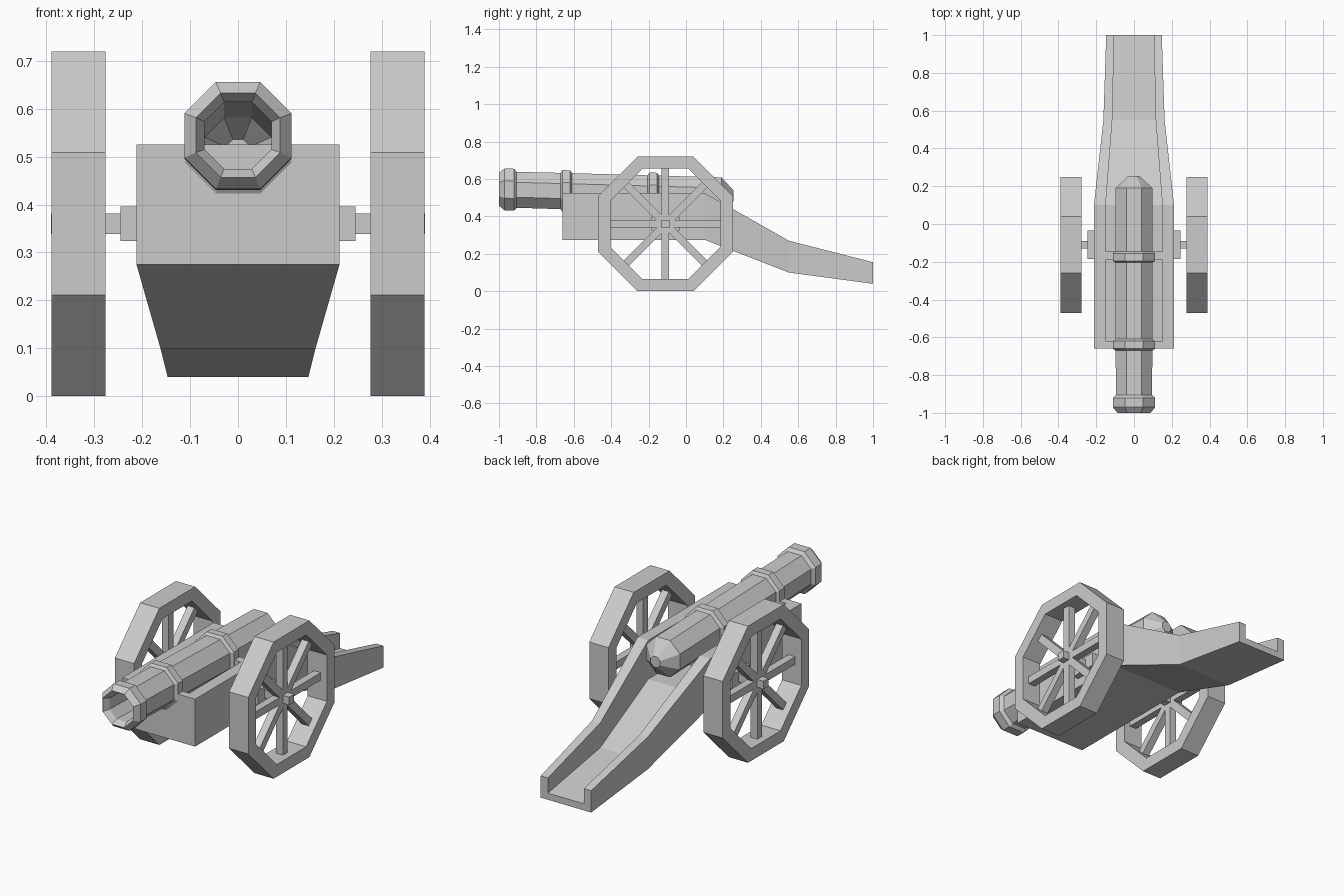
import bpy, bmesh, math
from mathutils import Matrix, Vector

cube = bpy.data.objects.get("Cube")
if cube:
    bpy.data.objects.remove(cube)

SIDES = 8
grey = bpy.data.materials.new("light grey")
grey.use_nodes = True
COLOUR = (0.6, 0.6, 0.6, 1)
grey.diffuse_color = COLOUR
grey.node_tree.nodes["Principled BSDF"].inputs["Base Color"].default_value = COLOUR


def finish(name, bm):
    """Weld the mesh, fix its normals and add it to the scene."""
    bmesh.ops.remove_doubles(bm, verts=bm.verts, dist=0.0001)
    bmesh.ops.recalc_face_normals(bm, faces=bm.faces)
    mesh = bpy.data.meshes.new(name)
    bm.to_mesh(mesh)
    bm.free()
    mesh.materials.append(grey)
    obj = bpy.data.objects.new(name, mesh)
    bpy.context.collection.objects.link(obj)
    return obj


def bridge(bm, a, b):
    """Join two vertex loops with quads."""
    n = len(a)
    for i in range(n):
        j = (i + 1) % n
        bm.faces.new((a[i], a[j], b[j], b[i]))


def lathe(name, profile, place, closed=False):
    """Turn (position, flat radius) points into an octagonal solid."""
    bm = bmesh.new()
    rings = []
    for along, flat in profile:
        r = flat / math.cos(math.pi / SIDES)
        angles = [(k + 0.5) * math.tau / SIDES for k in range(SIDES)]
        rings.append([bm.verts.new(place(along, r * math.cos(t), r * math.sin(t)))
                      for t in angles])
    for a, b in zip(rings, rings[1:]):
        bridge(bm, a, b)
    if closed:
        bridge(bm, rings[-1], rings[0])
    return finish(name, bm)


def add_box(bm, centre, size, turn=0):
    """Add a box turned about the x axis."""
    m = (Matrix.Translation(centre) @ Matrix.Rotation(turn, 4, 'X')
         @ Matrix.Diagonal((*size, 1)))
    bmesh.ops.create_cube(bm, size=1, matrix=m)


# Hollow barrel, dropping slightly towards the breech
def band(y0, y1):
    return [(y0, 0.097), (y0 + 0.01, 0.112), (y1 - 0.01, 0.112), (y1, 0.097)]


barrel = [(-0.97, 0.07), (-1, 0.088), (-0.97, 0.112), (-0.92, 0.112), (-0.905, 0.096)]
barrel += band(-0.67, -0.61) + band(-0.205, -0.145)
barrel += [(0.19, 0.097), (0.255, 0.028), (0.255, 0)]
bore = [(0.24, 0), (0.24, 0.026), (0.18, 0.07)]
lathe("barrel", bore + barrel,
      lambda a, u, v: Vector((u, a, 0.545 - 0.028 * (a + 1) + v)))

# Carriage: trough sections of y, half width, inner half width, bottom, top, floor
FLAT = (0.212, 0.15, 0.275, 0.525)
SOLID, HOLLOW = (*FLAT, 0.525), (*FLAT, 0.32)
stations = [(-0.66, *SOLID), (-0.62, *SOLID), (-0.62, *HOLLOW), (-0.19, *HOLLOW),
            (-0.19, *SOLID), (-0.145, *SOLID), (-0.145, *HOLLOW), (0.1, *HOLLOW),
            (0.55, 0.162, 0.115, 0.1, 0.27, 0.14),
            (1.0, 0.147, 0.105, 0.04, 0.155, 0.075)]
bm = bmesh.new()
loops = []
for y, w, i, bottom, top, floor in stations:
    half = [(w, bottom), (w, top), (i, top), (i, floor)]
    outline = half + [(-x, z) for x, z in reversed(half)]
    loops.append([bm.verts.new((x, y, z)) for x, z in outline])
for a, b in zip(loops, loops[1:]):
    bridge(bm, a, b)
bm.faces.new([loops[0][k] for k in (0, 1, 6, 7)])
last = loops[-1]
for ids in ((0, 1, 2, 3), (4, 5, 6, 7), (0, 3, 4, 7)):
    bm.faces.new([last[k] for k in ids])
finish("carriage", bm)

# Axle, wheels and spokes
HUB_Y, HUB_Z, WHEEL_X = -0.11, 0.36, 0.333
for side, label in ((1, "left"), (-1, "right")):
    bm = bmesh.new()
    add_box(bm, (side * 0.225, HUB_Y, HUB_Z), (0.04, 0.15, 0.073))
    add_box(bm, (side * 0.31, HUB_Y, HUB_Z), (0.16, 0.042, 0.042))
    finish(label + "_axle", bm)

    lathe(label + "_wheel_rim",
          [(0.277, 0.36), (0.389, 0.36), (0.389, 0.295), (0.277, 0.295)],
          lambda a, u, v: Vector((side * a, HUB_Y + u, HUB_Z + v)), closed=True)

    bm = bmesh.new()
    for k in range(4):
        add_box(bm, (side * WHEEL_X, HUB_Y, HUB_Z), (0.04, 0.04, 0.6), k * math.pi / 4)
    finish(label + "_wheel_spokes", bm)
